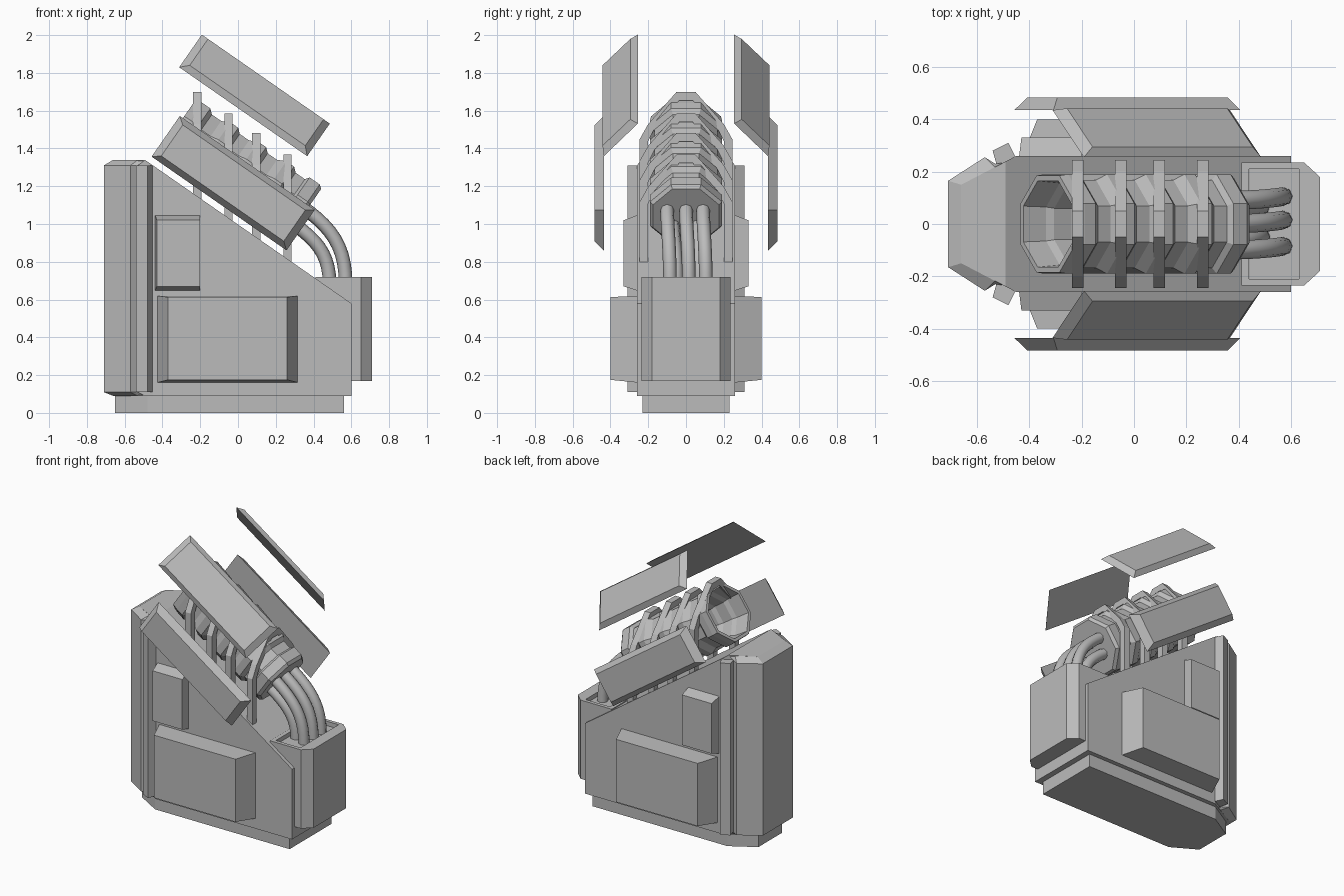
import bpy, bmesh, math
from mathutils import Vector

if "Cube" in bpy.data.objects:
    bpy.data.objects.remove(bpy.data.objects["Cube"], do_unlink=True)

grey = bpy.data.materials.new("plain_grey")
grey.use_nodes = True
colour = (0.5, 0.5, 0.5, 1)
grey.diffuse_color = colour
grey.node_tree.nodes["Principled BSDF"].inputs["Base Color"].default_value = colour

TILT = math.radians(34.8)   # pitch of the sloping deck


def loft(name, rings, mirror=False, tilted=False, cut=None):
    """Skin a list of equal-sized rings and cap both ends."""
    bm = bmesh.new()
    loops = [[bm.verts.new(p) for p in ring] for ring in rings]
    n = len(loops[0])
    for a, b in zip(loops, loops[1:]):
        for i in range(n):
            j = (i + 1) % n
            bm.faces.new((a[i], a[j], b[j], b[i]))
    bm.faces.new(loops[0])
    bm.faces.new(loops[-1])
    bmesh.ops.recalc_face_normals(bm, faces=bm.faces)
    if cut:
        geom = bm.verts[:] + bm.edges[:] + bm.faces[:]
        bmesh.ops.bisect_plane(bm, geom=geom, plane_co=cut[0], plane_no=cut[1],
                               clear_outer=True)
        bmesh.ops.holes_fill(bm, edges=[e for e in bm.edges if e.is_boundary])
        bmesh.ops.recalc_face_normals(bm, faces=bm.faces)
    mesh = bpy.data.meshes.new(name)
    bm.to_mesh(mesh)
    bm.free()
    mesh.materials.append(grey)
    obj = bpy.data.objects.new(name, mesh)
    bpy.context.collection.objects.link(obj)
    if tilted:
        obj.rotation_euler.y = TILT
    if mirror:
        mod = obj.modifiers.new("Mirror", "MIRROR")
        mod.use_axis = (False, True, False)
    return obj


def both(half):
    """Complete a plan outline across the centre line."""
    return half + [(x, -y) for x, y in reversed(half)]


def at(outline, z):
    return [(x, y, z) for x, y in outline]


def rect_xz(x0, x1, z0, z1, y):
    return [(x0, y, z0), (x1, y, z0), (x1, y, z1), (x0, y, z1)]


# Plinth and main body, whose top is sliced off along the deck slope
plinth = both([(0.56, 0.23), (-0.48, 0.23), (-0.65, 0.13)])
loft("plinth", [at(plinth, 0), at(plinth, 0.1)])
body = both([(0.60, 0.26), (-0.45, 0.26), (-0.66, 0.15)])
normal = Vector((math.sin(TILT), 0, math.cos(TILT)))
loft("body", [at(body, 0.09), at(body, 1.34)], cut=((0.60, 0, 0.58), normal))

# Rear spine with sloped ends, and the narrow strips beside it
spine = both([(-0.53, 0.23), (-0.57, 0.255), (-0.71, 0.165)])
spine_in = both([(-0.49, 0.235), (-0.53, 0.215), (-0.66, 0.15)])
loft("rear_spine", [at(spine_in, 0.09), at(spine, 0.11),
                    at(spine, 1.31), at(spine_in, 1.34)])
strip = [(-0.52, 0.21), (-0.54, 0.28), (-0.48, 0.31), (-0.45, 0.25)]
loft("spine_strip", [at(strip, 0.11), at(strip, 1.31)], mirror=True)

# Raised side boxes with tapered edges
loft("large_side_box", [rect_xz(-0.43, 0.32, 0.16, 0.62, 0.25),
                        rect_xz(-0.37, 0.26, 0.175, 0.613, 0.40)], mirror=True)
loft("small_side_box", [rect_xz(-0.44, -0.20, 0.645, 1.05, 0.25),
                        rect_xz(-0.43, -0.20, 0.67, 1.02, 0.33)], mirror=True)

# Front box with a shallow recessed top
box = both([(0.41, 0.235), (0.65, 0.235), (0.71, 0.18)])
well = both([(0.44, 0.21), (0.63, 0.21), (0.63, 0.12)])
loft("front_box", [at(box, 0.17), at(box, 0.72), at(well, 0.72), at(well, 0.69)])

# Floating flaps, laid out along the slope
loft("lower_flap", [rect_xz(-1.15, -0.28, 0.853, 1.115, 0.435),
                    rect_xz(-1.11, -0.32, 0.885, 1.085, 0.484)],
     mirror=True, tilted=True)


def leaning(u0, u1, low, high):
    return [(u0, *low), (u1, *low), (u1, *high), (u0, *high)]


loft("upper_flap", [leaning(-1.30, -0.475, (0.435, 1.325), (0.255, 1.535)),
                    leaning(-1.26, -0.515, (0.442, 1.365), (0.295, 1.535))],
     mirror=True, tilted=True)

# Ribbed eight-sided barrel, open at its upper end with a stepped bore
AXIS = 1.05
profile = [(-0.62, 0.10)]
for k in range(4):
    u = -0.70 - 0.11 * k
    r = 0.115 + 0.014 * k
    profile += [(u + 0.03, r - 0.012), (u, r)]
profile += [(-1.13, 0.165), (-1.13, 0.185)]
for k in range(4):
    u = -1.09 + 0.18 * k
    profile += [(u, 0.19), (u + 0.05, 0.19), (u + 0.075, 0.168), (u + 0.135, 0.168)]
profile += [(-0.40, 0.19), (-0.335, 0.19), (-0.315, 0.175)]


def octagon(u, r):
    big = r / math.cos(math.pi / 8)
    angles = [math.pi * (i + 0.5) / 4 for i in range(8)]
    return [(u, big * math.cos(a), AXIS + big * math.sin(a)) for a in angles]


loft("ribbed_barrel", [octagon(u, r) for u, r in profile], tilted=True)

# Upright arches straddling the barrel, standing on the slope
for x in (-0.215, -0.05, 0.097, 0.262):
    foot = 0.58 + (0.60 - x) * math.tan(TILT) - 0.03
    top = foot + 0.583
    outer = [(0.245, foot), (0.245, top - 0.25), (0.20, top - 0.17), (0.05, top)]
    inner = [(0.035, top - 0.045), (0.165, top - 0.19), (0.20, top - 0.26), (0.20, foot)]
    arch = outer + [(-y, z) for y, z in reversed(outer)]
    arch += [(-y, z) for y, z in reversed(inner)] + inner
    loft("barrel_arch", [[(x + d, y, z) for y, z in arch] for d in (-0.022, 0.022)])


# Bent cables from the barrel into the front box
def cable(y0, y1, lift, x_end):
    curve = bpy.data.curves.new("cable", "CURVE")
    curve.dimensions = "3D"
    curve.bevel_depth = 0.036
    curve.bevel_resolution = 2
    curve.resolution_u = 10
    spline = curve.splines.new("BEZIER")
    spline.bezier_points.add(1)
    along = Vector((math.cos(TILT), 0, -math.sin(TILT)))
    start = along * -0.36 + normal * (AXIS + lift)
    start.y = y0
    end = Vector((x_end, y1, 0.68))
    for p, co, way in ((spline.bezier_points[0], start, along),
                       (spline.bezier_points[1], end, Vector((0, 0, -1)))):
        reach = (end - start).length * 0.42
        p.co = co
        p.handle_left = co - way * reach
        p.handle_right = co + way * reach
    curve.materials.append(grey)
    obj = bpy.data.objects.new("cable", curve)
    bpy.context.collection.objects.link(obj)


for y0, y1 in ((-0.10, -0.085), (0, 0.015), (0.09, 0.105)):
    cable(y0, y1, 0.04, 0.57)
for y0, y1 in ((-0.07, -0.05), (0.06, 0.07)):
    cable(y0, y1, -0.06, 0.485)
